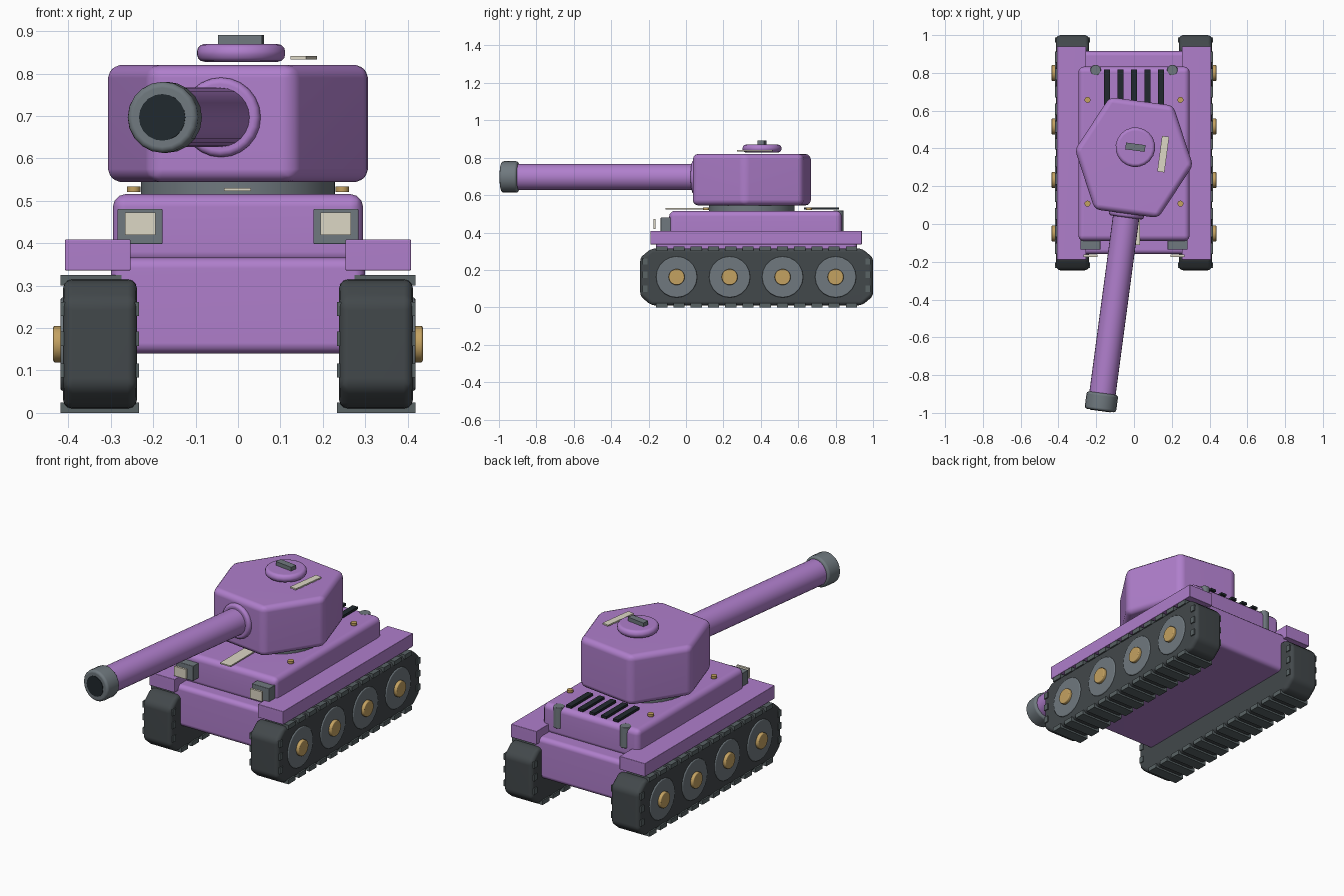
import bpy, bmesh, math
from mathutils import Matrix, Vector

if "Cube" in bpy.data.objects:
    bpy.data.objects.remove(bpy.data.objects["Cube"])


def material(name, rgb):
    m = bpy.data.materials.new(name)
    m.diffuse_color = (*rgb, 1)
    m.use_nodes = True
    m.node_tree.nodes["Principled BSDF"].inputs["Base Color"].default_value = m.diffuse_color
    return m


PURPLE = material("purple_paint", (0.43, 0.21, 0.60))
RUBBER = material("dark_rubber", (0.055, 0.065, 0.07))
STEEL = material("steel", (0.16, 0.19, 0.21))
PAD = material("pad_grey", (0.10, 0.125, 0.13))
BLACK = material("black", (0.015, 0.022, 0.027))
BRASS = material("brass", (0.55, 0.36, 0.12))
CREAM = material("cream", (0.72, 0.68, 0.56))

# turret frame: slightly turned about its ring
TURRET = Matrix.Translation((0, 0.352, 0)) @ Matrix.Rotation(math.radians(-7.6), 4, 'Z')
IDENT = Matrix.Identity(4)


def finish(name, bm, mat, bevel=0, frame=IDENT, min_angle=20, segs=3):
    bmesh.ops.recalc_face_normals(bm, faces=bm.faces)
    if bevel:
        edges = [e for e in bm.edges if e.calc_face_angle(0) > math.radians(min_angle)]
        bmesh.ops.bevel(bm, geom=edges, offset=bevel, segments=segs, profile=0.5,
                        affect='EDGES', clamp_overlap=True)
    me = bpy.data.meshes.new(name)
    bm.to_mesh(me)
    bm.free()
    me.materials.append(mat)
    ob = bpy.data.objects.new(name, me)
    bpy.context.collection.objects.link(ob)
    ob.matrix_world = frame
    bpy.ops.object.select_all(action='DESELECT')
    ob.select_set(True)
    bpy.context.view_layer.objects.active = ob
    bpy.ops.object.shade_smooth_by_angle(angle=math.radians(35))
    if bevel:
        ob.modifiers.new("weighted", 'WEIGHTED_NORMAL').keep_sharp = True
    return ob


def add_box(bm, x, y, z):
    c = Vector((sum(x), sum(y), sum(z))) / 2
    s = (x[1] - x[0], y[1] - y[0], z[1] - z[0])
    bmesh.ops.create_cube(bm, size=1, matrix=Matrix.Translation(c) @ Matrix.Diagonal((*s, 1)))


def box(name, x, y, z, mat, bevel=0, frame=IDENT):
    """Box from its (min, max) ranges."""
    bm = bmesh.new()
    add_box(bm, x, y, z)
    return finish(name, bm, mat, bevel, frame)


def cylinder(name, c, r, depth, axis, mat, bevel=0, frame=IDENT, sides=20):
    turn = {'X': Matrix.Rotation(math.pi / 2, 4, 'Y'),
            'Y': Matrix.Rotation(math.pi / 2, 4, 'X'), 'Z': IDENT}[axis]
    bm = bmesh.new()
    bmesh.ops.create_cone(bm, cap_ends=True, segments=sides, radius1=r, radius2=r,
                          depth=depth, matrix=Matrix.Translation(c) @ turn)
    return finish(name, bm, mat, bevel, frame, 40)


def prism(name, pts, push, mat, bevel, frame=IDENT):
    """Extrude a closed outline of 3D points along a vector."""
    bm = bmesh.new()
    face = bm.faces.new([bm.verts.new(p) for p in pts])
    top = bmesh.ops.extrude_face_region(bm, geom=[face])
    bmesh.ops.translate(bm, vec=push,
                        verts=[v for v in top["geom"] if isinstance(v, bmesh.types.BMVert)])
    return finish(name, bm, mat, bevel, frame)


def span(s, a, b):
    return tuple(sorted((s * a, s * b)))


# hull
box("lower_hull", (-.30, .30), (-.16, .915), (.14, .366), PURPLE, .025)
box("upper_hull", (-.295, .295), (-.09, .833), (.35, .516), PURPLE, .03)

for s, side in ((-1, "left"), (1, "right")):
    # track belt with chamfered ends
    y0, y1, z0, z1, cy, cz = -.245, 1.0, .01, .315, .06, .05
    outline = [(y0 + cy, z0), (y1 - cy, z0), (y1, z0 + cz), (y1, z1 - cz),
               (y1 - cy, z1), (y0 + cy, z1), (y0, z1 - cz), (y0, z0 + cz)]
    prism(side + "_track", [(s * .238, y, z) for y, z in outline],
          (s * .175, 0, 0), RUBBER, .022)

    # tread pads on the bottom, top and both ends
    bm = bmesh.new()
    px = span(s, .233, .419)
    for i in range(12):
        y = -.13 + i * .0922
        for z in ((0, .024), (.301, .325)):
            add_box(bm, px, (y - .03, y + .03), z)
    for z in (.10, .175, .245):
        for y in ((-.232, -.205), (.96, .987)):
            add_box(bm, px, y, (z - .017, z + .017))
    finish(side + "_tread_pads", bm, PAD)

    # road wheels and hubs
    for i in range(4):
        y = -.05 + i * .2833
        cylinder(f"{side}_wheel_{i}", (s * .40, y, .162), .11, .038, 'X', STEEL, .006)
        cylinder(f"{side}_hub_{i}", (s * .415, y, .162), .043, .042, 'X', BRASS, .005)

    # fender, headlight, lens, exhaust, deck bolts
    box(side + "_fender", span(s, .253, .408), (-.19, .94), (.336, .409), PURPLE, .003)
    box(side + "_headlight", span(s, .178, .284), (-.135, -.07), (.398, .481), STEEL, .003)
    box(side + "_headlight_lens", span(s, .194, .267), (-.174, -.162), (.42, .473), CREAM)
    cylinder(side + "_exhaust", (s * .203, .815, .46), .028, .115, 'Z', STEEL, .004)
    for y in (.108, .657):
        cylinder(f"{side}_deck_bolt_{y}", (s * .246, y, .528), .016, .013, 'Z', BRASS, sides=12)

# engine deck slats
bm = bmesh.new()
for i in range(5):
    x = -.142 + i * .071
    add_box(bm, (x - .016, x + .016), (.63, .817), (.522, .535))
finish("engine_vents", bm, BLACK)
box("hull_stripe", (-.033, .031), (-.11, .11), (.523, .530), CREAM)

# turret
cylinder("turret_ring", (0, 0, .525), .23, .05, 'Z', STEEL, frame=TURRET, sides=28)
hexagon = [(.17, .300), (-.17, .300), (-.315, 0), (-.17, -.300), (.17, -.300), (.315, 0)]
prism("turret", [(x, y, .545) for x, y in hexagon], (0, 0, .275), PURPLE, .03, TURRET)
cylinder("hatch", (0, .055, .849), .105, .042, 'Z', PURPLE, .018, TURRET)
box("hatch_handle", (-.052, .052), (.037, .073), (.865, .891), STEEL, 0, TURRET)
box("turret_stripe", (.132, .17), (-.057, .133), (.834, .842), CREAM, 0, TURRET)

# gun
cylinder("gun_collar", (0, -.295, .697), .094, .05, 'Y', PURPLE, .015, TURRET, 24)
cylinder("gun_barrel", (0, -.78, .697), .07, 1.0, 'Y', PURPLE, 0, TURRET, 24)
cylinder("muzzle", (0, -1.305, .697), .084, .093, 'Y', STEEL, .014, TURRET, 20)
cylinder("bore", (0, -1.345, .697), .055, .018, 'Y', BLACK, 0, TURRET, 20)
